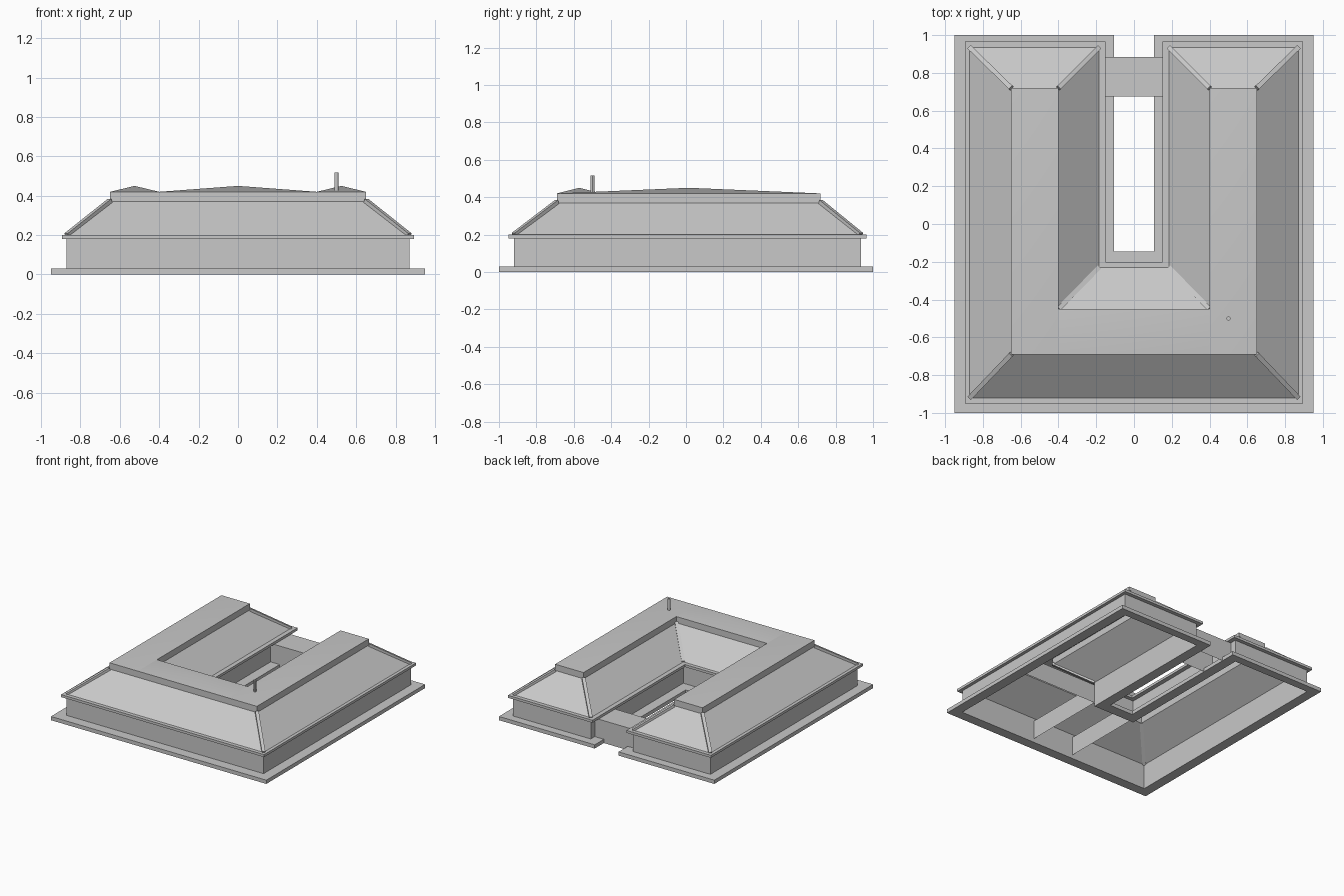
import bpy, bmesh
from mathutils import Vector, Matrix

cube = bpy.data.objects.get("Cube")
if cube:
    bpy.data.objects.remove(cube, do_unlink=True)

GREY = (0.58, 0.58, 0.58, 1)
mat = bpy.data.materials.new("light grey")
mat.use_nodes = True
mat.diffuse_color = GREY
bsdf = mat.node_tree.nodes["Principled BSDF"]
bsdf.inputs["Base Color"].default_value = GREY
bsdf.inputs["Roughness"].default_value = 0.8


def add_object(name, bm, smooth=False):
    mesh = bpy.data.meshes.new(name)
    bm.to_mesh(mesh)
    bm.free()
    mesh.materials.append(mat)
    for p in mesh.polygons:
        p.use_smooth = smooth
    ob = bpy.data.objects.new(name, mesh)
    bpy.context.collection.objects.link(ob)
    return ob


def u_plan(side, front, back, inner, court):
    """U-shaped outline, open at the back."""
    right = [(side, front), (side, back), (inner, back), (inner, court)]
    return right + [(-x, y) for x, y in reversed(right)]


def loft(name, levels, closed=False):
    """Skin a stack of (outline, z) levels."""
    bm = bmesh.new()
    rings = [[bm.verts.new((x, y, z)) for x, y in plan] for plan, z in levels]
    pairs = list(zip(rings, rings[1:]))
    if closed:
        pairs.append((rings[-1], rings[0]))
    for a, b in pairs:
        for i in range(len(a)):
            j = (i + 1) % len(a)
            bm.faces.new((a[i], a[j], b[j], b[i]))
    return add_object(name, bm)


def sheet(name, quads):
    bm = bmesh.new()
    for q in quads:
        bm.faces.new([bm.verts.new(p) for p in q])
    bmesh.ops.remove_doubles(bm, verts=bm.verts, dist=0.0001)
    return add_object(name, bm)


base = u_plan(0.95, -1.0, 1.0, 0.105, -0.145)
wall = u_plan(0.87, -0.92, 0.935, 0.185, -0.23)
eave = u_plan(0.895, -0.95, 0.965, 0.15, -0.20)
crown = u_plan(0.65, -0.69, 0.72, 0.40, -0.45)
Z_BASE, Z_WALL, Z_EAVE, Z_SLOPE, Z_CROWN, Z_PEAK = 0.03, 0.18, 0.20, 0.37, 0.42, 0.45

# Main body, from the ground up
loft("plinth", [(wall, 0), (base, 0), (base, Z_BASE), (wall, Z_BASE)], closed=True)
loft("walls", [(wall, Z_BASE), (wall, Z_WALL)])
loft("eaves", [(wall, Z_WALL), (eave, Z_WALL), (eave, Z_EAVE), (wall, Z_EAVE)], closed=True)
loft("roof_slopes", [(wall, Z_EAVE), (crown, Z_SLOPE)])
loft("roof_fascia", [(crown, Z_SLOPE), (crown, Z_CROWN)])


# Low pyramid caps over the two wings and the front range
def roof_cap(name, x0, x1, y0, y1):
    bm = bmesh.new()
    ring = [bm.verts.new((x, y, Z_CROWN)) for x, y in ((x0, y0), (x1, y0), (x1, y1), (x0, y1))]
    peak = bm.verts.new(((x0 + x1) / 2, (y0 + y1) / 2, Z_PEAK))
    for i in range(4):
        bm.faces.new((ring[i], ring[(i + 1) % 4], peak))
    return add_object(name, bm, smooth=True)


roof_cap("left_wing_cap", 0.40, 0.65, -0.69, 0.72)
roof_cap("right_wing_cap", -0.65, -0.40, -0.69, 0.72)
roof_cap("front_range_cap", -0.40, 0.40, -0.69, -0.45)

# Ribs along every hip and valley
for n, (low, high) in enumerate(zip(wall, crown)):
    a, b = Vector((*low, Z_EAVE)), Vector((*high, Z_SLOPE + 0.005))
    d = b - a
    bm = bmesh.new()
    turn = d.to_track_quat('Y', 'Z').to_matrix().to_4x4()
    size = Matrix.Diagonal((0.025, d.length, 0.02, 1))
    bmesh.ops.create_cube(bm, size=1, matrix=Matrix.Translation((a + b) / 2) @ turn @ size)
    add_object(f"roof_rib_{n + 1}", bm)

# Covered link between the wings, open underneath
path = [(0.675, 0), (0.675, Z_WALL - 0.002), (0.885, Z_WALL - 0.002), (0.885, 0)]
w = 0.185
sheet("link_bridge", [[(-w, *p), (w, *p), (w, *q), (-w, *q)] for p, q in zip(path, path[1:])])


# Inner partition walls
def partition(name, p, q):
    sheet(name, [[(*p, Z_BASE), (*q, Z_BASE), (*q, Z_WALL), (*p, Z_WALL)]])


partition("left_partition", (w, -0.92), (w, -0.23))
partition("right_partition", (-w, -0.23), (-w, -0.92))
partition("wing_partition", (0.87, -0.23), (w, -0.23))

# Chimney pipe
bm = bmesh.new()
bmesh.ops.create_cone(bm, cap_ends=True, segments=12, radius1=0.011, radius2=0.011, depth=0.1,
                      matrix=Matrix.Translation((0.5, -0.5, 0.467)))
pipe = add_object("chimney_pipe", bm)
bpy.context.view_layer.objects.active = pipe
pipe.select_set(True)
bpy.ops.object.shade_smooth_by_angle()
